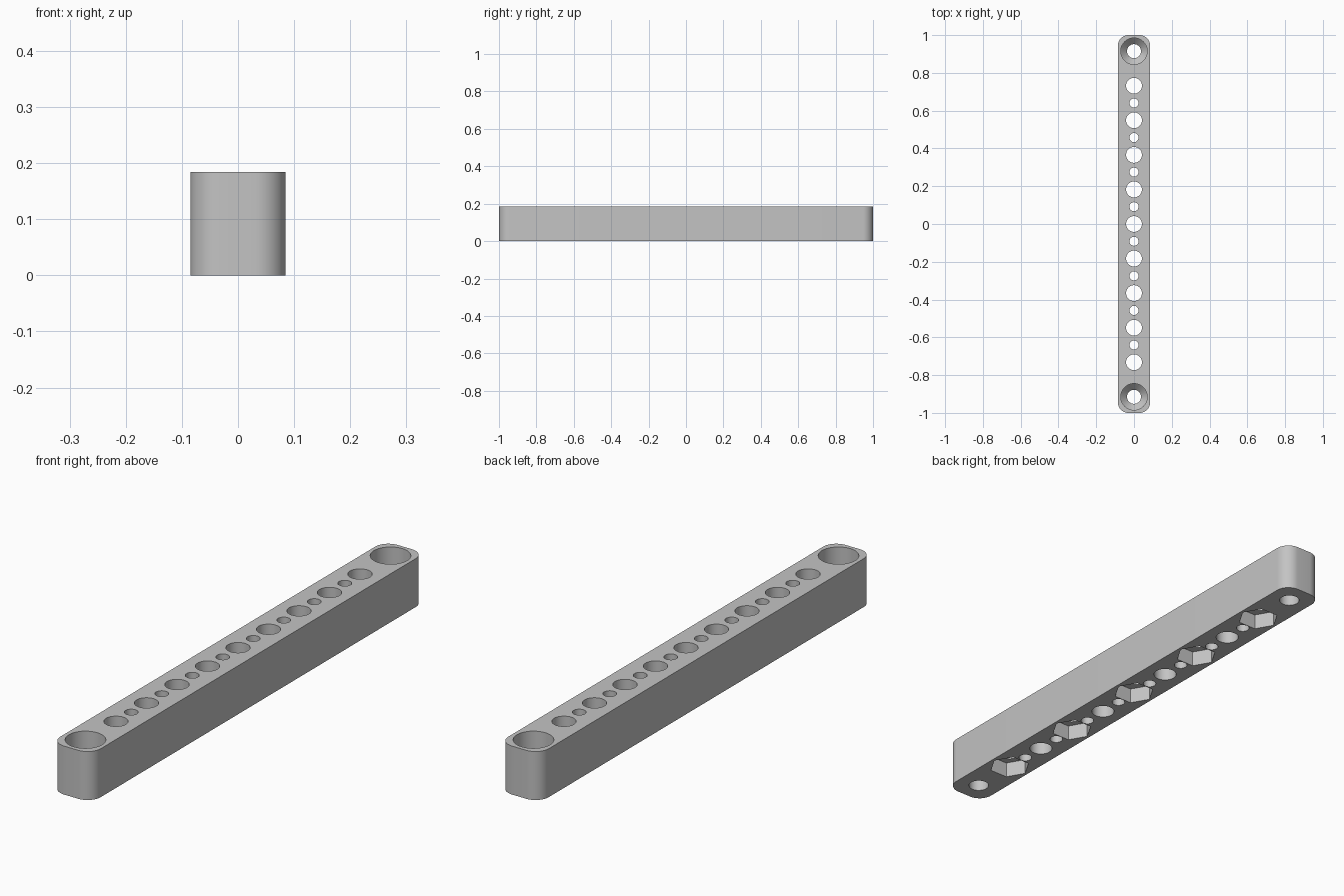
import bpy, bmesh, math

if "Cube" in bpy.data.objects:
    bpy.data.objects.remove(bpy.data.objects["Cube"], do_unlink=True)

HALF_W, HALF_L, HEIGHT, CORNER = 0.085, 1.0, 0.184, 0.055
PITCH = 0.183          # spacing of the large holes
END = 5 * PITCH        # screw hole position
OVER = 0.02            # cutter overshoot

grey = bpy.data.materials.new("plain grey")
grey.use_nodes = True
colour = (0.55, 0.55, 0.55, 1)
grey.diffuse_color = colour
grey.node_tree.nodes["Principled BSDF"].inputs["Base Color"].default_value = colour


def make_object(name, bm):
    bmesh.ops.recalc_face_normals(bm, faces=bm.faces)
    mesh = bpy.data.meshes.new(name)
    bm.to_mesh(mesh)
    bm.free()
    mesh.materials.append(grey)
    obj = bpy.data.objects.new(name, mesh)
    bpy.context.collection.objects.link(obj)
    return obj


def lathe(bm, y, profile, sides=48):
    """Closed solid around a vertical axis at (0, y) from (radius, z) pairs."""
    rings = []
    for r, z in profile:
        rings.append([bm.verts.new((r * math.cos(math.tau * i / sides),
                                    y + r * math.sin(math.tau * i / sides), z))
                      for i in range(sides)])
    bm.faces.new(rings[0])
    bm.faces.new(rings[-1])
    for low, high in zip(rings, rings[1:]):
        for i in range(sides):
            j = (i + 1) % sides
            bm.faces.new((low[i], low[j], high[j], high[i]))


# Bar with rounded vertical corners
bm = bmesh.new()
outline = []
for k, (sx, sy) in enumerate(((1, 1), (-1, 1), (-1, -1), (1, -1))):
    for i in range(13):
        a = math.pi / 2 * (k + i / 12)
        outline.append(bm.verts.new((sx * (HALF_W - CORNER) + CORNER * math.cos(a),
                                     sy * (HALF_L - CORNER) + CORNER * math.sin(a), 0)))
base = bm.faces.new(outline)
top = bmesh.ops.extrude_face_region(bm, geom=[base])["geom"]
bmesh.ops.translate(bm, vec=(0, 0, HEIGHT),
                    verts=[v for v in top if isinstance(v, bmesh.types.BMVert)])
bar = make_object("drilled_bar", bm)

# Through holes: large, small between them, recessed countersinks at the ends
holes = bmesh.new()
for i in range(-4, 5):
    lathe(holes, i * PITCH, [(0.042, -OVER), (0.042, HEIGHT + OVER)])
for i in range(-4, 4):
    lathe(holes, (i + 0.5) * PITCH, [(0.024, -OVER), (0.024, HEIGHT + OVER)], 32)
for side in (-1, 1):
    lathe(holes, side * END, [(0.037, -OVER), (0.037, 0.066),
                              (0.07, 0.1), (0.07, HEIGHT + OVER)])

# Hexagonal nut pockets under every second large hole
pockets = bmesh.new()
for i in range(-4, 5, 2):
    lathe(pockets, i * PITCH, [(0.0755, -OVER), (0.0755, 0.06)], 6)

bpy.context.view_layer.objects.active = bar
bar.select_set(True)
for name, cutter_bm in (("hole_cutter", holes), ("pocket_cutter", pockets)):
    cutter = make_object(name, cutter_bm)
    cutter.hide_render = True
    cut = bar.modifiers.new(name, "BOOLEAN")
    cut.operation = "DIFFERENCE"
    cut.solver = "EXACT"
    cut.object = cutter
    bpy.ops.object.modifier_apply(modifier=name)
    bpy.data.objects.remove(cutter, do_unlink=True)

bpy.ops.object.shade_smooth_by_angle(angle=math.radians(30))
